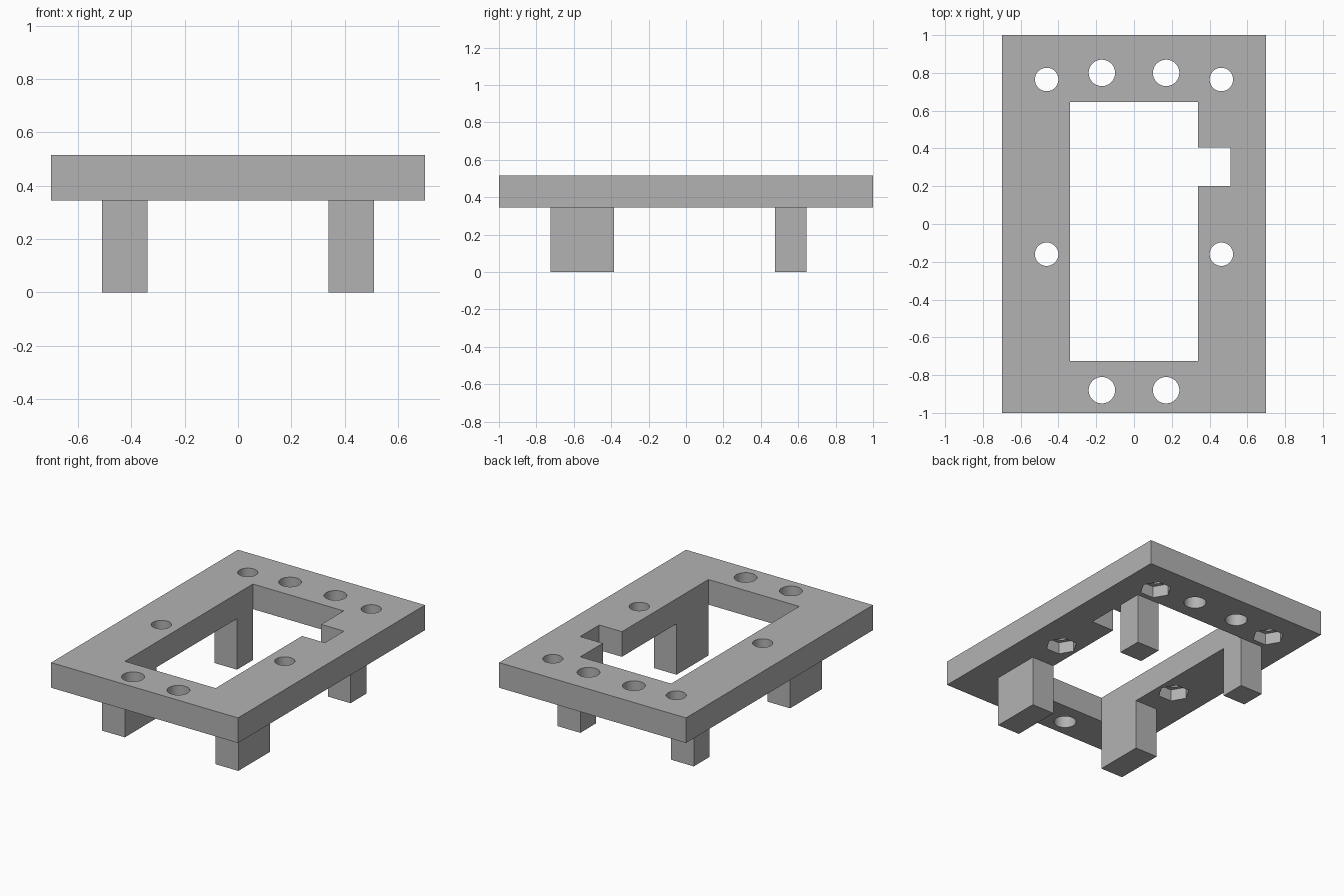
import bpy
import math

if "Cube" in bpy.data.objects:
    bpy.data.objects.remove(bpy.data.objects["Cube"])

BASE, TOP = 0.345, 0.515

grey = bpy.data.materials.new("plain grey")
grey.use_nodes = True
grey.diffuse_color = (0.45, 0.45, 0.45, 1)
grey.node_tree.nodes["Principled BSDF"].inputs["Base Color"].default_value = (0.45, 0.45, 0.45, 1)


def box(name, x, y, z):
    """Box given by its (min, max) range on each axis."""
    ranges = (x, y, z)
    bpy.ops.mesh.primitive_cube_add(size=1, location=[(a + b) / 2 for a, b in ranges])
    ob = bpy.context.object
    ob.name = name
    ob.scale = [b - a for a, b in ranges]
    bpy.ops.object.transform_apply(location=True, rotation=True, scale=True)
    return ob


def prism(name, x, y, radius, sides, z0, z1):
    """Upright prism with a corner pointing along x."""
    bpy.ops.mesh.primitive_cylinder_add(
        vertices=sides, radius=radius, depth=z1 - z0,
        location=(x, y, (z0 + z1) / 2), rotation=(0, 0, math.pi / 2))
    bpy.context.object.name = name
    return bpy.context.object


def cut(target, cutter):
    cutter.hide_render = True
    mod = target.modifiers.new("cut", 'BOOLEAN')
    mod.operation = 'DIFFERENCE'
    mod.solver = 'EXACT'
    mod.object = cutter
    bpy.context.view_layer.objects.active = target
    bpy.ops.object.modifier_apply(modifier=mod.name)
    bpy.data.objects.remove(cutter)


# Top plate with its window and side notch
plate = box("top_plate", (-0.7, 0.7), (-1, 1), (BASE, TOP))
cut(plate, box("window_cutter", (-0.34, 0.34), (-0.725, 0.645), (0.2, 0.7)))
cut(plate, box("notch_cutter", (0.3, 0.51), (0.2, 0.405), (0.2, 0.7)))

for side in (-1, 1):
    # Wide through holes at both ends
    for y in (0.8, -0.88):
        cut(plate, prism("hole_cutter", side * 0.17, y, 0.07, 48, 0.2, 0.7))
    # Bolt holes with hexagonal nut pockets underneath
    for y in (0.765, -0.16):
        cut(plate, prism("bolt_cutter", side * 0.4625, y, 0.062, 48, 0.2, 0.7))
        cut(plate, prism("nut_cutter", side * 0.4625, y, 0.1, 6, 0.2, BASE + 0.08))

# Legs, flush with the window edges
parts = [plate]
for side, label in ((-1, "right"), (1, "left")):
    x = sorted((side * 0.34, side * 0.51))
    parts.append(box("front_leg_" + label, x, (-0.725, -0.385), (0, BASE)))
    parts.append(box("back_leg_" + label, x, (0.475, 0.645), (0, BASE)))

# Colour and shading
bpy.ops.object.select_all(action='DESELECT')
for ob in parts:
    ob.data.materials.clear()
    ob.data.materials.append(grey)
plate.select_set(True)
bpy.context.view_layer.objects.active = plate
bpy.ops.object.shade_smooth_by_angle(angle=math.radians(30))
